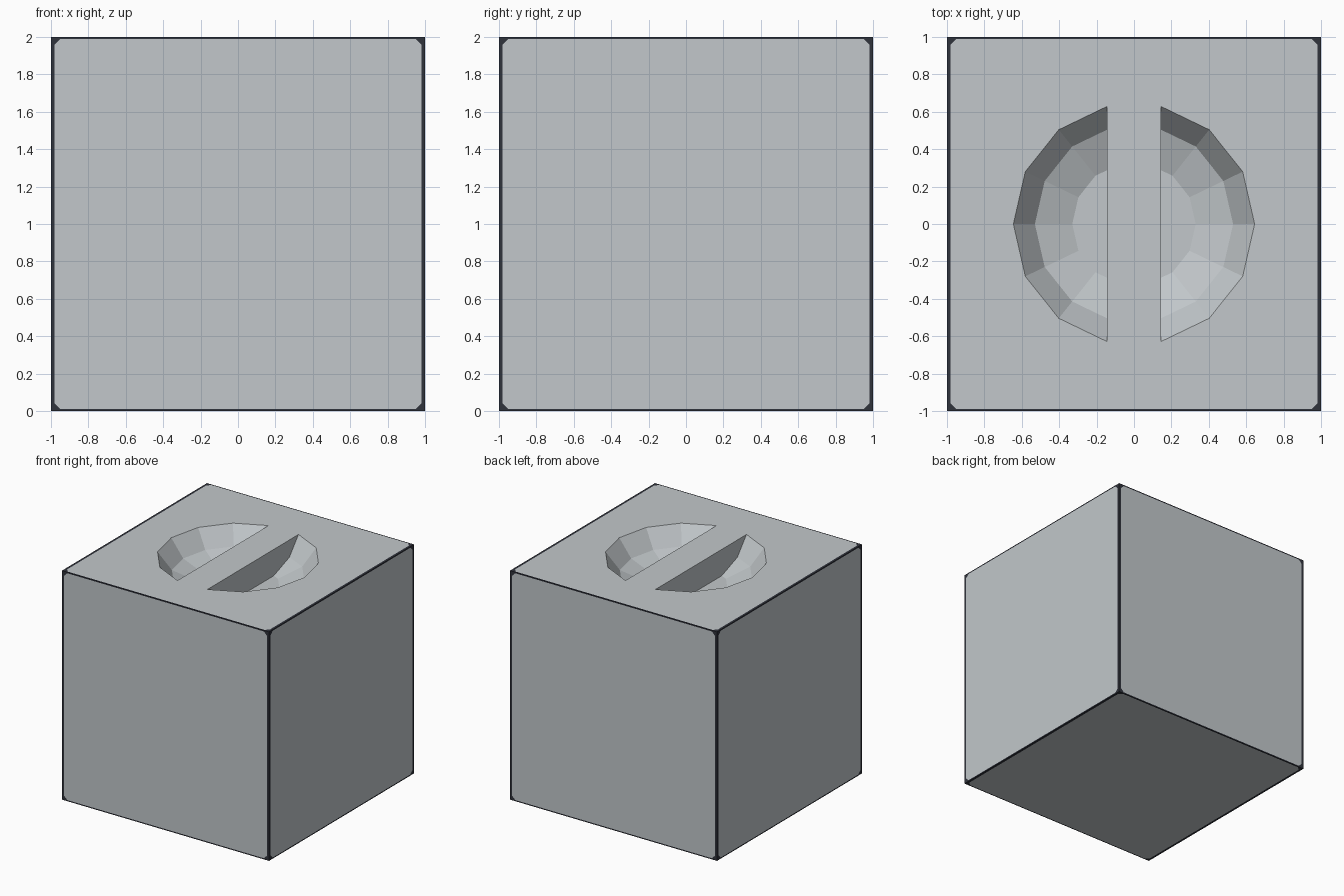
import bpy, bmesh, math
from mathutils import Vector

if "Cube" in bpy.data.objects:
    bpy.data.objects.remove(bpy.data.objects["Cube"])

def material(name, rgb):
    m = bpy.data.materials.new(name)
    m.diffuse_color = (*rgb, 1)
    m.use_nodes = True
    m.node_tree.nodes["Principled BSDF"].inputs["Base Color"].default_value = m.diffuse_color
    return m

LIGHT = material("light_grey", (0.54, 0.575, 0.595))
DARK = material("dark_edge", (0.03, 0.033, 0.045))

def make_object(name, bm, mats):
    bmesh.ops.recalc_face_normals(bm, faces=bm.faces)
    mesh = bpy.data.meshes.new(name)
    bm.to_mesh(mesh)
    bm.free()
    for m in mats:
        mesh.materials.append(m)
    ob = bpy.data.objects.new(name, mesh)
    bpy.context.collection.objects.link(ob)
    return ob

def cut(bm, faces, co, no, **kw):
    geom = list({g for f in faces for g in (f, *f.edges, *f.verts)})
    return bmesh.ops.bisect_plane(bm, geom=geom, plane_co=co, plane_no=no, **kw)

# Cube block with thin dark borders and clipped corners on every face
WIDE, THIN, CORNER = 0.02, 0.01, 2.94
PANEL_AXES = {0: (1, 2), 1: (0, 2), 2: (0, 1)}   # wide and thin border axis

def facing(f):
    f.normal_update()
    return max(range(3), key=lambda i: abs(f.normal[i]))

bm = bmesh.new()
bmesh.ops.create_cube(bm, size=2)
for axis, (u, v) in PANEL_AXES.items():
    for side, width in ((u, WIDE), (v, THIN)):
        for s in (-1, 1):
            no = Vector((0, 0, 0))
            no[side] = s
            cut(bm, [f for f in bm.faces if facing(f) == axis], no * (1 - width), no)
for sx in (-1, 1):
    for sy in (-1, 1):
        for sz in (-1, 1):
            no = Vector((sx, sy, sz))
            cut(bm, list(bm.faces), no * CORNER / 3, no.normalized())
for f in bm.faces:
    u, v = PANEL_AXES[facing(f)]
    c = f.calc_center_median()
    dark = abs(c[u]) > 1 - WIDE or abs(c[v]) > 1 - THIN or sum(map(abs, c)) > CORNER
    f.material_index = int(dark)
bmesh.ops.translate(bm, verts=bm.verts, vec=(0, 0, 1))
block = make_object("block", bm, [LIGHT, DARK])

# Two half bowls in the top, leaving a straight bar between them
SIDES, BAR = 14, 0.145
PROFILE = [(0.722, 2.10), (0.645, 2.0), (0.53, 1.85), (0.33, 1.77)]

def half_bowl(name, s):
    bm = bmesh.new()
    rings = [[bm.verts.new((r * math.cos(math.tau * i / SIDES),
                            r * math.sin(math.tau * i / SIDES), z))
              for i in range(SIDES)] for r, z in PROFILE]
    for a, b in zip(rings, rings[1:]):
        for i in range(SIDES):
            j = (i + 1) % SIDES
            bm.faces.new((a[i], a[j], b[j], b[i]))
    bm.faces.new(rings[0])
    bm.faces.new(rings[-1])
    res = cut(bm, list(bm.faces), (s * BAR, 0, 0), (s, 0, 0), clear_inner=True)
    edges = [e for e in res["geom_cut"] if isinstance(e, bmesh.types.BMEdge)]
    bmesh.ops.contextual_create(bm, geom=edges)
    ob = make_object(name, bm, [LIGHT])
    ob.hide_render = True
    return ob

cutters = [half_bowl("bowl_cutter_right", 1), half_bowl("bowl_cutter_left", -1)]
for c in cutters:
    mod = block.modifiers.new(c.name, "BOOLEAN")
    mod.operation = "DIFFERENCE"
    mod.solver = "EXACT"
    mod.object = c
bpy.context.view_layer.objects.active = block
for c in cutters:
    bpy.ops.object.modifier_apply(modifier=c.name)
    bpy.data.objects.remove(c)
